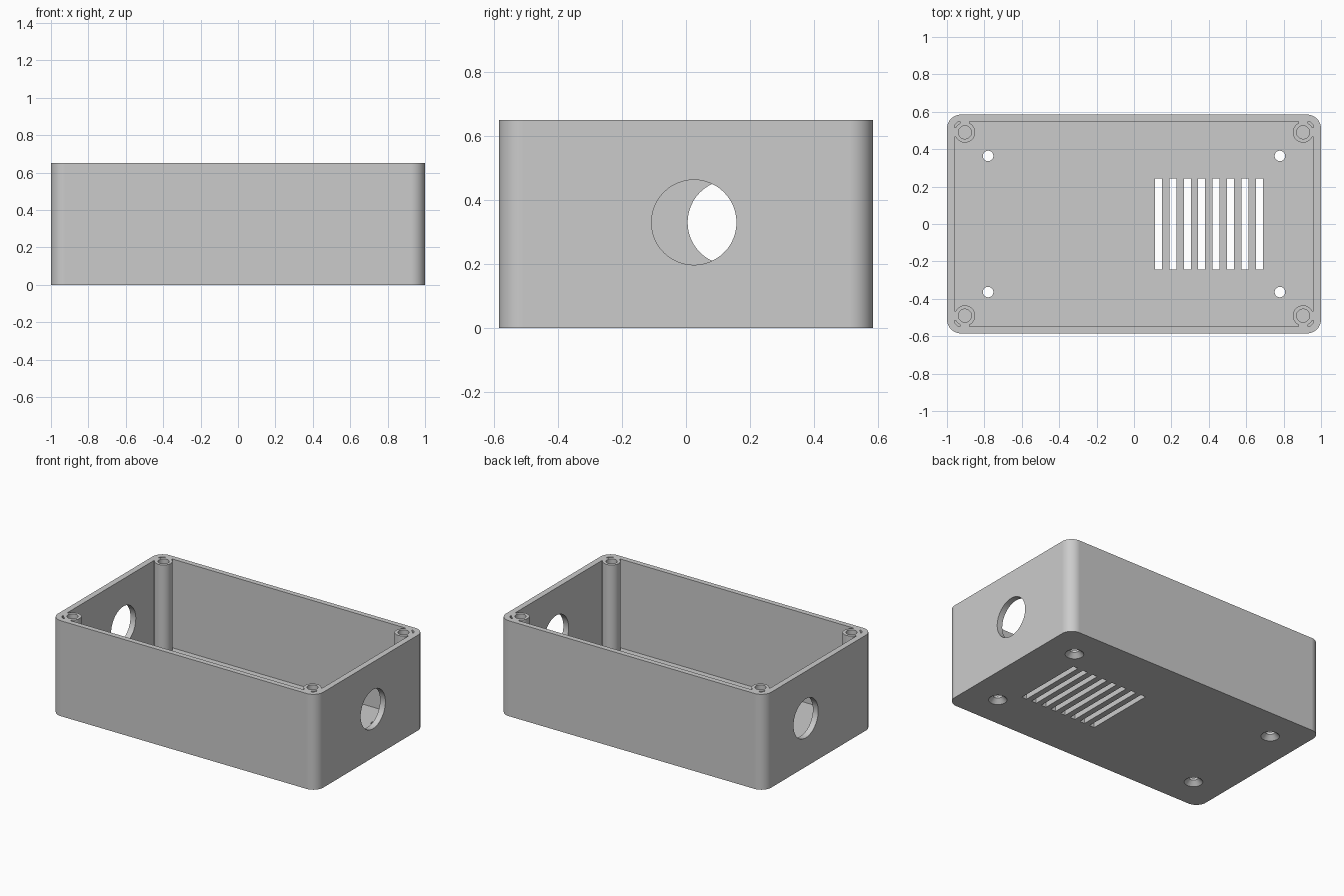
import bpy
import bmesh
from math import radians
from mathutils import Matrix, Vector

default = bpy.data.objects.get("Cube")
if default:
    bpy.data.objects.remove(default, do_unlink=True)

HEIGHT, FLOOR = 0.65, 0.045
POST_X, POST_Y = 0.904, 0.49
CORNERS = [(sx, sy) for sx in (-1, 1) for sy in (-1, 1)]

grey = bpy.data.materials.new("light grey plastic")
grey.use_nodes = True
grey.diffuse_color = (0.6, 0.6, 0.6, 1)
grey.node_tree.nodes["Principled BSDF"].inputs["Base Color"].default_value = (0.6, 0.6, 0.6, 1)


def add_object(name, bm):
    bmesh.ops.recalc_face_normals(bm, faces=bm.faces)
    mesh = bpy.data.meshes.new(name)
    bm.to_mesh(mesh)
    bm.free()
    mesh.materials.append(grey)
    obj = bpy.data.objects.new(name, mesh)
    bpy.context.collection.objects.link(obj)
    return obj


def box(name, half_x, half_y, z0, z1, center=(0, 0), radius=0):
    """Upright block, with rounded vertical edges if a radius is given."""
    bm = bmesh.new()
    size = Matrix.Diagonal((2 * half_x, 2 * half_y, z1 - z0, 1))
    place = Matrix.Translation((center[0], center[1], (z0 + z1) / 2))
    bmesh.ops.create_cube(bm, size=1, matrix=place @ size)
    if radius:
        upright = [e for e in bm.edges
                   if abs(e.verts[0].co.z - e.verts[1].co.z) > 0.01]
        bmesh.ops.bevel(bm, geom=upright, offset=radius, offset_type='OFFSET',
                        segments=12, profile=0.5, affect='EDGES')
    return add_object(name, bm)


def cylinder(name, start, end, r1, r2=None):
    """Round or tapered rod between two points."""
    start, end = Vector(start), Vector(end)
    axis = end - start
    turn = axis.to_track_quat('Z', 'Y').to_matrix().to_4x4()
    bm = bmesh.new()
    bmesh.ops.create_cone(bm, cap_ends=True, segments=48, radius1=r1,
                          radius2=r1 if r2 is None else r2, depth=axis.length,
                          matrix=Matrix.Translation((start + end) / 2) @ turn)
    return add_object(name, bm)


def activate(obj):
    bpy.ops.object.select_all(action='DESELECT')
    obj.select_set(True)
    bpy.context.view_layer.objects.active = obj


def cut(target, cutter):
    """Subtract the cutter and remove it."""
    activate(target)
    mod = target.modifiers.new("cut", 'BOOLEAN')
    mod.operation = 'DIFFERENCE'
    mod.solver = 'EXACT'
    mod.object = cutter
    bpy.ops.object.modifier_apply(modifier=mod.name)
    bpy.data.objects.remove(cutter, do_unlink=True)


# Cavity, leaving corner posts and the webs joining them to the walls
cavity = box("cavity", 0.96, 0.549, FLOOR, 0.8, radius=0.035)
for sx, sy in CORNERS:
    x, y = sx * POST_X, sy * POST_Y
    cut(cavity, cylinder("post", (x, y, 0), (x, y, 0.9), 0.055))
    cut(cavity, box("side_web", 0.05, 0.025, -0.05, 0.95, (x + sx * 0.05, y)))
    cut(cavity, box("end_web", 0.025, 0.05, -0.06, 0.96, (x, y + sy * 0.05)))

# Enclosure shell
case = box("enclosure_base", 1, 0.585, 0, HEIGHT, radius=0.075)
cut(case, cavity)

# Blind screw holes in the posts, countersunk holes in the floor
for sx, sy in CORNERS:
    x, y = sx * POST_X, sy * POST_Y
    cut(case, cylinder("post_hole", (x, y, 0.2), (x, y, 0.8), 0.035))
    x, y = sx * 0.78, sy * 0.364
    cut(case, cylinder("floor_hole", (x, y, -0.1), (x, y, 0.1), 0.028))
    cut(case, cylinder("countersink", (x, y, -0.01), (x, y, 0.03), 0.067, 0.027))

# Cable openings in the two end walls
for side, y in ((1, 0.025), (-1, 0.138)):
    cut(case, cylinder("cable_hole", (side * 0.9, y, 0.33), (side * 1.1, y, 0.33), 0.133))

# Row of ventilation slots
for i in range(8):
    cut(case, box("vent_slot", 0.0185, 0.244, -0.1, 0.1, (0.131 + i * 0.077, 0)))

# Smooth round surfaces, crisp edges and flat walls
activate(case)
bpy.ops.object.shade_smooth_by_angle(angle=radians(30))
weighted = case.modifiers.new("flat walls", 'WEIGHTED_NORMAL')
weighted.keep_sharp = True
